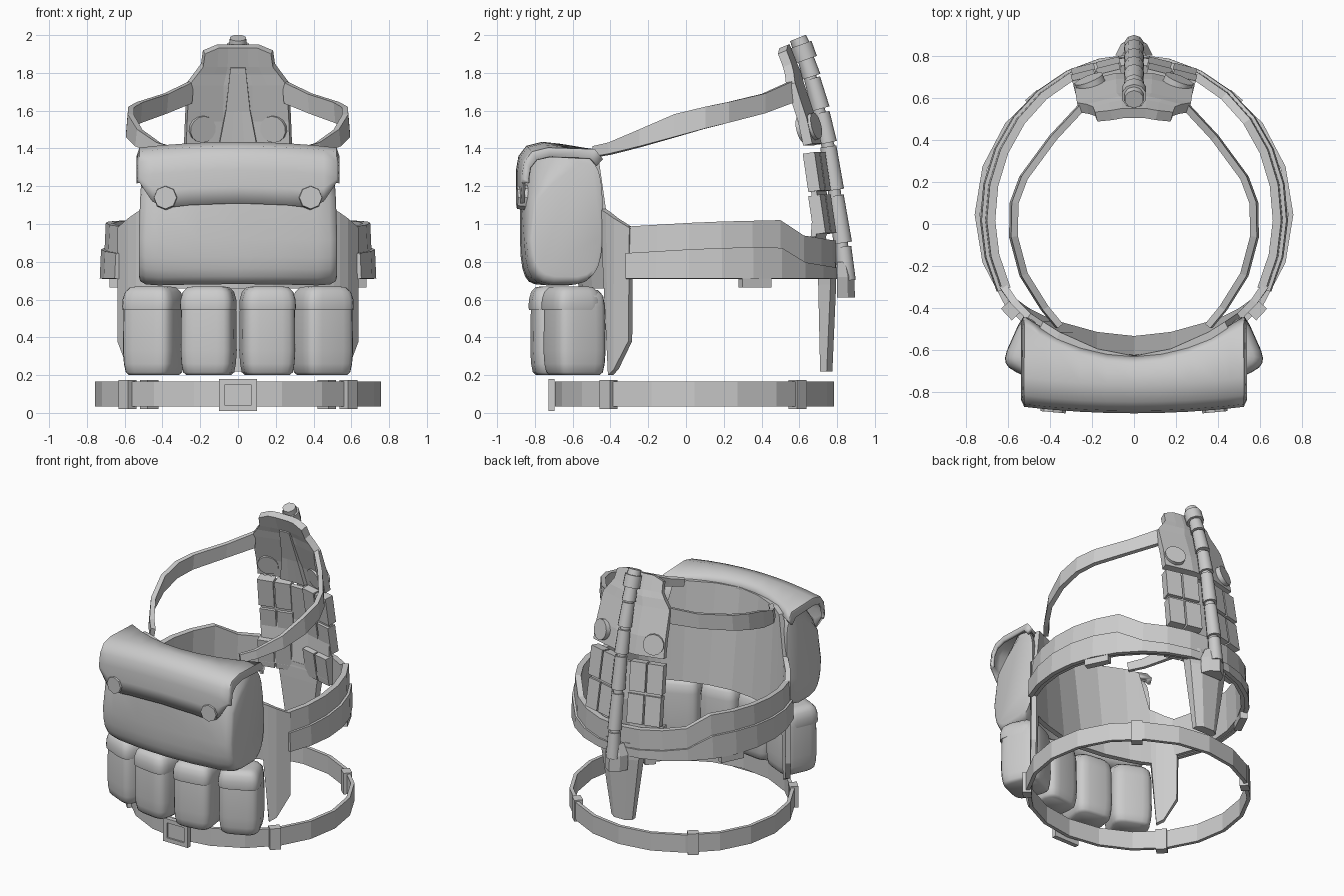
import bpy, bmesh, math
from mathutils import Matrix, Vector

if bpy.data.objects.get("Cube"):
    bpy.data.objects.remove(bpy.data.objects["Cube"])

grey = bpy.data.materials.new("plain_grey")
grey.use_nodes = True
grey.diffuse_color = (0.6, 0.6, 0.6, 1)
grey.node_tree.nodes["Principled BSDF"].inputs["Base Color"].default_value = (0.6, 0.6, 0.6, 1)


def finish(name, bm, thick=0, smooth=None):
    bmesh.ops.recalc_face_normals(bm, faces=bm.faces)
    me = bpy.data.meshes.new(name)
    bm.to_mesh(me)
    bm.free()
    me.materials.append(grey)
    ob = bpy.data.objects.new(name, me)
    bpy.context.collection.objects.link(ob)
    if smooth:
        bpy.ops.object.select_all(action="DESELECT")
        ob.select_set(True)
        bpy.context.view_layer.objects.active = ob
        bpy.ops.object.shade_smooth_by_angle(angle=math.radians(smooth))
    if thick:
        mod = ob.modifiers.new("thickness", "SOLIDIFY")
        mod.thickness, mod.offset, mod.use_even_offset = thick, 0, True


def loft(name, rings, closed=True, loop=False, **kw):
    """Skin a list of equal-length point rows."""
    bm = bmesh.new()
    rows = [[bm.verts.new(p) for p in r] for r in rings]
    n = len(rows[0])
    for i in range(len(rows) if loop else len(rows) - 1):
        a, b = rows[i], rows[(i + 1) % len(rows)]
        for j in range(n if closed else n - 1):
            k = (j + 1) % n
            bm.faces.new((a[j], a[k], b[k], b[j]))
    if closed:
        bm.faces.new(rows[0])
        bm.faces.new(rows[-1])
    finish(name, bm, **kw)


def box(name, loc, size, rz=0, rx=0):
    bm = bmesh.new()
    m = (Matrix.Translation(loc) @ Matrix.Rotation(rz, 4, "Z") @ Matrix.Rotation(rx, 4, "X")
         @ Matrix.Diagonal((*size, 1)))
    bmesh.ops.create_cube(bm, size=1, matrix=m)
    finish(name, bm)


def rod(name, a, b, r1, r2=None, sides=10, smooth=40):
    a, b = Vector(a), Vector(b)
    bm = bmesh.new()
    m = Matrix.Translation((a + b) / 2) @ (b - a).to_track_quat("Z", "Y").to_matrix().to_4x4()
    bmesh.ops.create_cone(bm, cap_ends=True, segments=sides, radius1=r1,
                          radius2=r2 or r1, depth=(b - a).length, matrix=m)
    finish(name, bm, smooth=smooth)


def squircle(n, power):
    pts = []
    for i in range(n):
        c, s = math.cos(math.tau * (i + .5) / n), math.sin(math.tau * (i + .5) / n)
        pts.append((math.copysign(abs(c) ** power, c), math.copysign(abs(s) ** power, s)))
    return pts


def interp(table, t):
    for (a, va), (b, vb) in zip(table, table[1:]):
        if min(a, b) <= t <= max(a, b):
            return va + (vb - va) * (t - a) / (b - a)
    return table[0][1] if abs(t - table[0][0]) < abs(t - table[-1][0]) else table[-1][1]


def ring(a, rx, ry, cy):
    return rx * math.cos(a), cy + ry * math.sin(a)


# Hip belt with buckle and keeper loops
belt = [ring(math.tau * i / 20, .745, .725, .045) for i in range(20)]
loft("hip_belt", [[(x, y, .035), (x, y, .165)] for x, y in belt],
     closed=False, loop=True, thick=.025)
box("buckle_plate", (0, -.705, .095), (.2, .02, .17))
for s in (-1, 1):
    box("buckle_side", (s * .085, -.72, .095), (.03, .015, .17))
    box("buckle_bar", (0, -.72, .095 + s * .07), (.14, .015, .03))
    for x, y, rz in ((.585, -.41, .82), (.47, .59, -.72)):
        box("belt_loop", (s * x, y, .097), (.075, .06, .155), rz=s * rz)

# Waist band: tall inner layer and lower outer layer
top_edge = [(-.4, .98), (.1, 1.01), (.49, 1.02), (.6, .94), (.9, .89)]
upper, lower = [], []
for i in range(19):
    a = math.radians(-27 + 234 * i / 18)
    x, y = ring(a, .68, .745, .03)
    upper.append([(x * 1.02, y, .715), (x, y, interp(top_edge, y))])
    x, y = ring(a, .71, .762, .03)
    lower.append([(x * 1.01, y, .71), (x, y, interp(top_edge, y) - .14)])
loft("waist_band", upper, closed=False, thick=.04)
loft("waist_band_outer", lower, closed=False, thick=.03)
for s in (-1, 1):
    box("band_clip", (s * .622, .365, .69), (.05, .17, .05), rz=s * .45)

# Front panel: leans outward at the chest, with side wings reaching down past the pouches
half = [(.625, -.295, .38, -.29, .98), (.57, -.37, .23, -.37, 1.03), (.53, -.4, .2, -.41, 1.06),
        (.5, -.42, .66, -.44, 1.08), (.44, -.45, .66, -.48, 1.36), (.36, -.48, .66, -.53, 1.38),
        (.18, -.53, .66, -.61, 1.38), (0, -.55, .66, -.645, 1.38)]
cols = half + [(-c[0], *c[1:]) for c in reversed(half[:-1])]
loft("front_panel", [[(x, yl, zl), (x, yh, zh)] for x, yl, zl, yh, zh in cols],
     closed=False, thick=.035)

# Large chest bag, curved around the panel, top front corners trimmed at the ends
outline = squircle(24, .55)
stations = [(-1, .86), (-.985, .93), (-.93, .98), (-.8, 1), (-.4, 1), (0, 1),
            (.4, 1), (.8, 1), (.93, .98), (.985, .93), (1, .86)]
rings = []
for u, k in stations:
    back, front = -.65 + .23 * u * u, -.88 + .035 * u * u
    mid, dep = (back + front) / 2, (back - front) / 2
    rings.append([(.525 * u - .02 * u * max(0, b),
                   mid + a * dep * k + .3 * u ** 6 * max(0, b) ** 2 * max(0, -a),
                   1.04 - .01 * u * u + b * .36 * k) for a, b in outline])
loft("chest_bag", rings, smooth=60)

# Bag flap draped over top and front, its ends turned down over the bag sides
drop = [(0, 1.11), (.5, 1.1), (.75, 1.085), (.88, 1.12), (1, 1.22)]
rows = []
for u in (-1, -.88, -.75, -.5, -.25, 0, .25, .5, .75, .88, 1):
    q = u * u
    f, b, t = -.89 + .03 * q, -.63 + .18 * q, 1.425 - .03 * q
    low = interp(drop, abs(u))
    x = .515 * u
    rows.append([(x, b, t - .06), (x, b - .04, t - .01), (x, f + .13, t), (x, f + .05, t - .02),
                 (x, f + .012, t - .07), (x, f, t - .14), (x, f, (t - .14 + low) / 2),
                 (x, f + .002, low)])


def turned(row):
    return [(x * 1.025, -.64 + (y + .64) * .88, 1.2 + (z - 1.2) * .8) for x, y, z in row]


loft("chest_bag_flap", [turned(rows[0])] + rows + [turned(rows[-1])],
     closed=False, thick=.02, smooth=60)
for s in (-1, 1):
    rod("flap_button", (s * .38, -.84, 1.14), (s * .385, -.895, 1.14), .068, .06, sides=8, smooth=20)

# Four lower pouches with flaps
section = squircle(20, .45)


def pouch(name, cx, cy, angle, w, d, levels):
    rot = Matrix.Rotation(angle, 4, "Z")
    loft(name, [[Vector((cx, cy, z)) + rot @ Vector((a * w * k, b * d * k, 0))
                 for a, b in section] for z, k in levels], smooth=55)


for s in (-1, 1):
    for x, y, ang in ((.155, -.675, .14), (.445, -.59, .42)):
        pouch("pouch", s * x, y, s * ang, .142, .143,
              [(.2, .8), (.215, .91), (.26, .97), (.33, 1), (.56, .98), (.62, .92), (.65, .75)])
        pouch("pouch_flap", s * (x + .012 * ang), y - .018, s * ang, .142, .132,
              [(.545, 1.0), (.56, 1.015), (.6, 1.0), (.64, .92), (.665, .75), (.67, .5)])

# Spine line shared by all the back parts
spine = [(2, .59), (1.86, .64), (1.7, .69), (1.5, .74), (1.3, .77), (1.1, .80), (.9, .83), (.6, .86)]


def spine_pt(z, x=0, off=0):
    wing = .25 * max(0, abs(x) - .07)
    return (x, interp(spine, z) - wing + off, z)


# Upper back plate with swept wings, discs and inner rib
widths = [(1.94, .18, -.085), (1.84, .19, -.08), (1.8, .22, -.075), (1.74, .265, -.075),
          (1.55, .275, -.06), (1.42, .28, -.055)]
loft("upper_back_plate", [[spine_pt(z - (.03 if abs(f) == 1 and z > 1.9 else 0), f * w, off)
                           for f in (-1, -.6, -.3, .3, .6, 1)] for z, w, off in widths],
     closed=False, thick=.05)
loft("inner_rib", [[spine_pt(z, x, -.1) for x in (-w, -w / 3, w / 3, w)]
                   for z, w in ((1.83, .04), (1.6, .065), (1.42, .1))], closed=False, thick=.03)
for s in (-1, 1):
    x, y, z = spine_pt(1.51, s * .2, -.055)
    rod("harness_disc", (x - s * .016, y - .04, z - .01), (x + s * .016, y + .04, z + .01),
        .072, sides=14)

# Lower back plate with padded tiles
loft("lower_back_plate", [[spine_pt(z, x, off) for x in (-.28, -.07, .07, .28)]
                          for z, off in ((1.36, -.06), (1.1, -.06), (.76, -.13))],
     closed=False, thick=.03)
for s in (-1, 1):
    for z, off in ((1.275, -.055), (1.05, -.06), (.83, -.115)):
        for x in (.115, .235):
            box("back_tile", spine_pt(z, s * x, off), (.112, .065, .205), rz=-s * .245, rx=.15)

# Segmented spine tube with a top collar and cap
for z1, z0 in ((1.88, 1.78), (1.77, 1.61), (1.59, 1.43), (1.41, 1.18), (1.15, .9), (.88, .7)):
    rod("spine_segment", spine_pt(z1), spine_pt(z0), .043, .049)
rod("spine_core", spine_pt(1.9), spine_pt(1.4), .034)
rod("spine_core_lower", spine_pt(1.42), spine_pt(.7), .034)
rod("top_collar", spine_pt(1.95), spine_pt(1.87), .06)
rod("spine_cap", spine_pt(1.93), (0, .593, 1.985), .05, .045)
loft("spine_base", [[(-w, .8, z), (w, .8, z), (w * .7, .8 + d * .6, z), (0, .8 + d, z),
                     (-w * .7, .8 + d * .6, z)]
                    for z, w, d in ((.8, .055, .07), (.72, .09, .09), (.61, .085, .095))])

# Tail flap under the waist band
loft("tail_flap", [[(-w, y0, z), (w, y0, z), (w, y1 - .03, z), (w * .5, y1, z), (-w * .5, y1, z),
                    (-w, y1 - .03, z)]
                   for z, w, y0, y1 in ((.8, .17, .7, .79), (.68, .15, .7, .795), (.22, .085, .71, .775))])

# Shoulder straps from the front panel to the back plate
strap = [(.36, -.485, 1.355, 1.41), (.43, -.4, 1.37, 1.43), (.53, -.24, 1.41, 1.5),
         (.578, -.06, 1.46, 1.58), (.575, .1, 1.505, 1.62), (.53, .22, 1.535, 1.645),
         (.39, .41, 1.585, 1.69), (.255, .555, 1.64, 1.755)]
for s in (-1, 1):
    loft("shoulder_strap", [[(s * x, y, a), (s * (x - .01), y, b)] for x, y, a, b in strap],
         closed=False, thick=.032)
